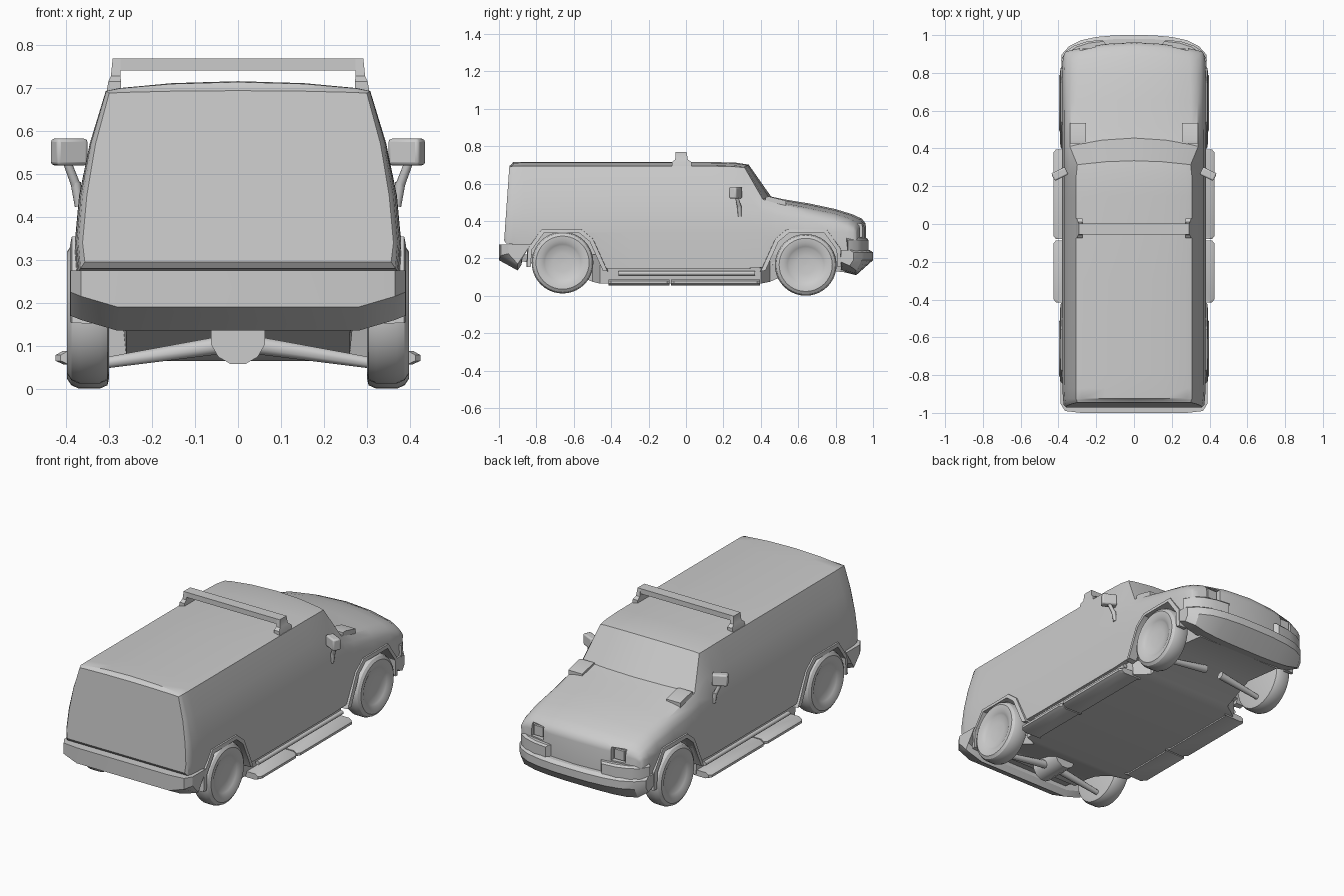
import bpy, bmesh, math
from mathutils import Vector, Matrix

if "Cube" in bpy.data.objects:
    bpy.data.objects.remove(bpy.data.objects["Cube"])

GREY = (0.6, 0.6, 0.6, 1)
mat = bpy.data.materials.new("plain grey")
mat.use_nodes = True
mat.diffuse_color = GREY
mat.node_tree.nodes["Principled BSDF"].inputs["Base Color"].default_value = GREY
SIDES = ((1, "left"), (-1, "right"))


def make(name, verts, faces, angle=32):
    bm = bmesh.new()
    vs = [bm.verts.new(v) for v in verts]
    for f in faces:
        bm.faces.new([vs[i] for i in f])
    bmesh.ops.recalc_face_normals(bm, faces=bm.faces)
    mesh = bpy.data.meshes.new(name)
    bm.to_mesh(mesh)
    bm.free()
    ob = bpy.data.objects.new(name, mesh)
    bpy.context.collection.objects.link(ob)
    mesh.materials.append(mat)
    smooth(ob, angle)
    return ob


def smooth(ob, angle):
    bpy.ops.object.select_all(action="DESELECT")
    bpy.context.view_layer.objects.active = ob
    ob.select_set(True)
    bpy.ops.object.shade_smooth_by_angle(angle=math.radians(angle))


def loft(name, rings, caps=None, angle=32):
    """Skin a row of equal closed rings and close both ends."""
    n, last = len(rings[0]), len(rings) - 1
    faces = [(k * n + i, k * n + (i + 1) % n, (k + 1) * n + (i + 1) % n, (k + 1) * n + i)
             for k in range(last) for i in range(n)]
    for k in (0, last):
        faces += [[k * n + i for i in f] for f in (caps or [range(n)])]
    return make(name, [p for r in rings for p in r], faces, angle)


def box(name, x, y, z, shrink=0.0):
    """Box from ranges; shrink pulls the top in."""
    return loft(name, [[(x[0] + s, y[0] + s, h), (x[1] - s, y[0] + s, h),
                        (x[1] - s, y[1] - s, h), (x[0] + s, y[1] - s, h)]
                       for h, s in ((z[0], 0), (z[1], shrink))])


def beam(name, a, b, ra, rb, sides=8):
    """Tapered rod between two points."""
    a, b = Vector(a), Vector(b)
    q = (b - a).to_track_quat("Z", "Y")
    circle = [Vector((math.cos(t), math.sin(t), 0)) for t in
              (2 * math.pi * (i + .5) / sides for i in range(sides))]
    return loft(name, [[p + q @ (c * r) for c in circle] for p, r in ((a, ra), (b, rb))], angle=50)


def cut(ob, cutter):
    mod = ob.modifiers.new("cut", "BOOLEAN")
    mod.operation, mod.solver, mod.object = "DIFFERENCE", "EXACT", cutter
    bpy.context.view_layer.objects.active = ob
    bpy.ops.object.modifier_apply(modifier=mod.name)
    bpy.data.objects.remove(cutter)


# Body shell: y, roof z, shoulder half width, shoulder z, belt z, lower half width, bottom z, bow
stations = [
    (-.972, .694, .300, .688, .45, .362, .295, 0),
    (-.960, .703, .304, .691, .45, .372, .280, 0),
    (-.925, .714, .307, .693, .45, .376, .275, 0),
    (-.870, .716, .308, .693, .45, .379, .270, 0),
    (-.800, .716, .308, .693, .45, .380, .150, 0),
    (-.300, .716, .308, .693, .45, .380, .145, 0),
    (.150, .715, .308, .693, .45, .380, .145, .01),
    (.270, .711, .306, .690, .45, .380, .145, .02),
    (.335, .701, .300, .685, .45, .380, .145, .035),
    (.455, .530, .340, .515, .45, .380, .150, .055),
    (.520, .516, .338, .495, .43, .380, .180, .040),
    (.660, .493, .335, .460, .41, .381, .200, .020),
    (.800, .463, .330, .430, .39, .381, .200, .015),
    (.890, .435, .325, .405, .37, .378, .210, .030),
    (.940, .412, .318, .385, .36, .372, .220, .050),
    (.958, .390, .310, .368, .35, .366, .225, .055),
    (.962, .370, .305, .350, .34, .362, .230, .055)]


def body_ring(y, zt, ws, zs, zb, w, bottom, bow):
    d, wb = zt - zs, w - .010
    half = [(0, zt), (ws * .5, zt - d * .2), (ws * .9, zt - d * .7), (ws, zs),
            ((ws + wb) / 2 + .006, (zs + zb) / 2), (wb, zb), (w, min(.34, zb - .01)),
            (w * .985, bottom), (ws, bottom), (ws * .9, bottom), (ws * .5, bottom), (0, bottom)]
    ring = half + [(-x, z) for x, z in half[-2:0:-1]]
    lean = .07 if y < -.95 else 0
    return [(x, y - bow * (x / .38) ** 2 + lean * (z - .3), z) for x, z in ring]


half_caps = [[0, 1, 10, 11], [1, 2, 9, 10], [2, 3, 8, 9], [3, 4, 5, 6, 7, 8]]
caps = half_caps + [[(22 - i) % 22 for i in f] for f in half_caps]
body = loft("body_shell", [body_ring(*s) for s in stations], caps)

# Wheel arches with raised flares, wheels
arch = [(-.17, -.02), (-.165, .07), (-.10, .160), (.09, .160), (.145, .115), (.215, -.04)]
tyre = [(0, .372), (.05, .374), (.088, .380), (.098, .386), (.118, .396), (.142, .398),
        (.157, .388), (.165, .370), (.165, .322), (.157, .304), (.14, .300), (0, .300)]
for end, cy, cz, flip in (("front", .64, .165, -1), ("rear", -.66, .177, 1)):
    for s, side in SIDES:
        outline = [(cy + flip * a, .175 + b) for a, b in
                   [(-.17, -.2)] + arch + [(.215, -.2)]]
        cut(body, loft("arch_cutter", [[(s * x, y, z) for y, z in outline] for x in (.27, .6)]))
        loft(f"{end}_{side}_arch_flare",
             [[(s * x, cy + flip * a * k, .175 + b * k) for x, k in
               ((.34, 1), (.391, 1), (.387, 1.12), (.34, 1.14))] for a, b in arch])
        seg = 40
        rings = [[(s * x, cy + r * math.cos(2 * math.pi * i / seg), cz + r * math.sin(2 * math.pi * i / seg))
                  for i in range(seg)] for r, x in [(max(r, .004), x) for r, x in tyre]]
        loft(f"{end}_{side}_wheel", rings)

# Headlight recesses
for s, side in SIDES:
    x = sorted((s * .205, s * .285))
    cut(body, box("lamp_cutter", x, (.915, 1.1), (.315, .385)))
    box(f"{side}_headlight", (x[0] + .012, x[1] - .012), (.90, .928), (.322, .375))
smooth(body, 32)

# Underbody: y, half width, bottom z
under = [(-.90, .27, .19), (-.62, .26, .125), (-.50, .26, .075), (-.46, .34, .065),
         (.40, .34, .065), (.45, .26, .075), (.62, .26, .15), (.85, .26, .125)]
loft("underbody", [[(-w - .015, y, .22), (w + .015, y, .22), (w, y, z), (-w, y, z)]
                   for y, w, z in under])
beam("rear_axle_housing", (0, -.74, .12), (0, -.56, .12), .065, .065, 12)
for end, y in (("front", .64), ("rear", -.66)):
    for s, side in SIDES:
        beam(f"{end}_{side}_axle_arm", (s * .05, y, .10), (s * .31, y, .06), .022, .014)

# Rear bumper: x, back y, lower edge z, underside z, inner y
half = [(.28, -1.0, .19, .135, -.87), (.365, -.99, .215, .160, -.86), (.39, -.95, .225, .170, -.83)]
spans = [(-h[0], *h[1:]) for h in reversed(half)] + half
loft("rear_bumper", [[(x, i, .275), (x, b, .275), (x, b, lo), (x, -.90, un), (x, -.88, un + .03)]
                     for x, b, lo, un, i in spans], angle=25)

# Front lower bumper: x, front y, underside lift
half = [(.10, .999, 0), (.20, .990, .003), (.28, .973, .01), (.345, .940, .025), (.385, .895, .05)]
spans = [(-h[0], *h[1:]) for h in reversed(half)] + [(0, 1.0, 0)] + half
loft("front_bumper", [[(x, .83, .245), (x, f - .02, .245), (x, f, .232), (x, f, .19),
                       (x, min(.91, f - .02), .11 + up), (x, .83, .13 + up)]
                      for x, f, up in spans], angle=25)

# Front bumper corner blocks
plan = [(.17, .975, -.05), (.25, .966, -.06), (.315, .945, -.07), (.36, .915, -.05), (.388, .865, 0)]
for s, side in SIDES:
    loft(f"{side}_bumper_block",
         [[(s * (x - .04), y + dy, .235), (s * x, y, .240), (s * x, y, .298),
           (s * (x - .01), y - .008, .308), (s * (x - .04), y + dy, .308)] for x, y, dy in plan])

for s, side in SIDES:
    # Running boards in two lengths, and the rail above
    for part, y0, y1 in (("rear", -.415, -.087), ("front", -.08, .395)):
        section = [(.30, .058), (.405, .056), (.425, .065), (.425, .078), (.408, .088), (.30, .088)]
        rings = [[(s * (x - d), y, z) for x, z in section]
                 for y, d in ((y0, .012), (y0 + .015, 0), (y1 - .015, 0), (y1, .012))]
        loft(f"{part}_{side}_running_board", rings)
    beam(f"{side}_sill_rail", (s * .37, -.36, .12), (s * .37, .37, .12), .012, .012)

    # Wing mirror on a bent arm
    head = box(f"{side}_mirror_head", (-.040, .040), (-.022, .022), (-.031, .031))
    head.matrix_world = Matrix.Translation((s * .393, .265, .551)) @ Matrix.Rotation(-s * .45, 4, "Z")
    bev = head.modifiers.new("rounding", "BEVEL")
    bev.width, bev.segments = .008, 2
    beam(f"{side}_mirror_arm_upper", (s * .397, .272, .525), (s * .378, .285, .475), .010, .011)
    beam(f"{side}_mirror_arm_lower", (s * .378, .285, .48), (s * .370, .288, .425), .012, .010)

    # Cowl vents and roof bar feet
    xs = sorted((s * .255, s * .340))
    vent = [[(x, y, z) for x, z in ((xs[0], .47), (xs[1], .47), (xs[1], t), (xs[0], t))]
            for y, t in ((.425, .528), (.445, .530), (.535, .508))]
    loft(f"{side}_cowl_vent", vent)
    loft(f"{side}_roof_bar_foot",
         [[(s * a, y0, z), (s * b, y0, z), (s * b, y1, z), (s * a, y1, z)]
          for a, b, y0, y1, z in ((.272, .306, -.075, .030, .692), (.272, .302, -.075, .030, .715),
                                  (.274, .296, -.058, .010, .728), (.274, .292, -.055, .003, .768))])

box("roof_bar", (-.292, .292), (-.055, .003), (.741, .769))
